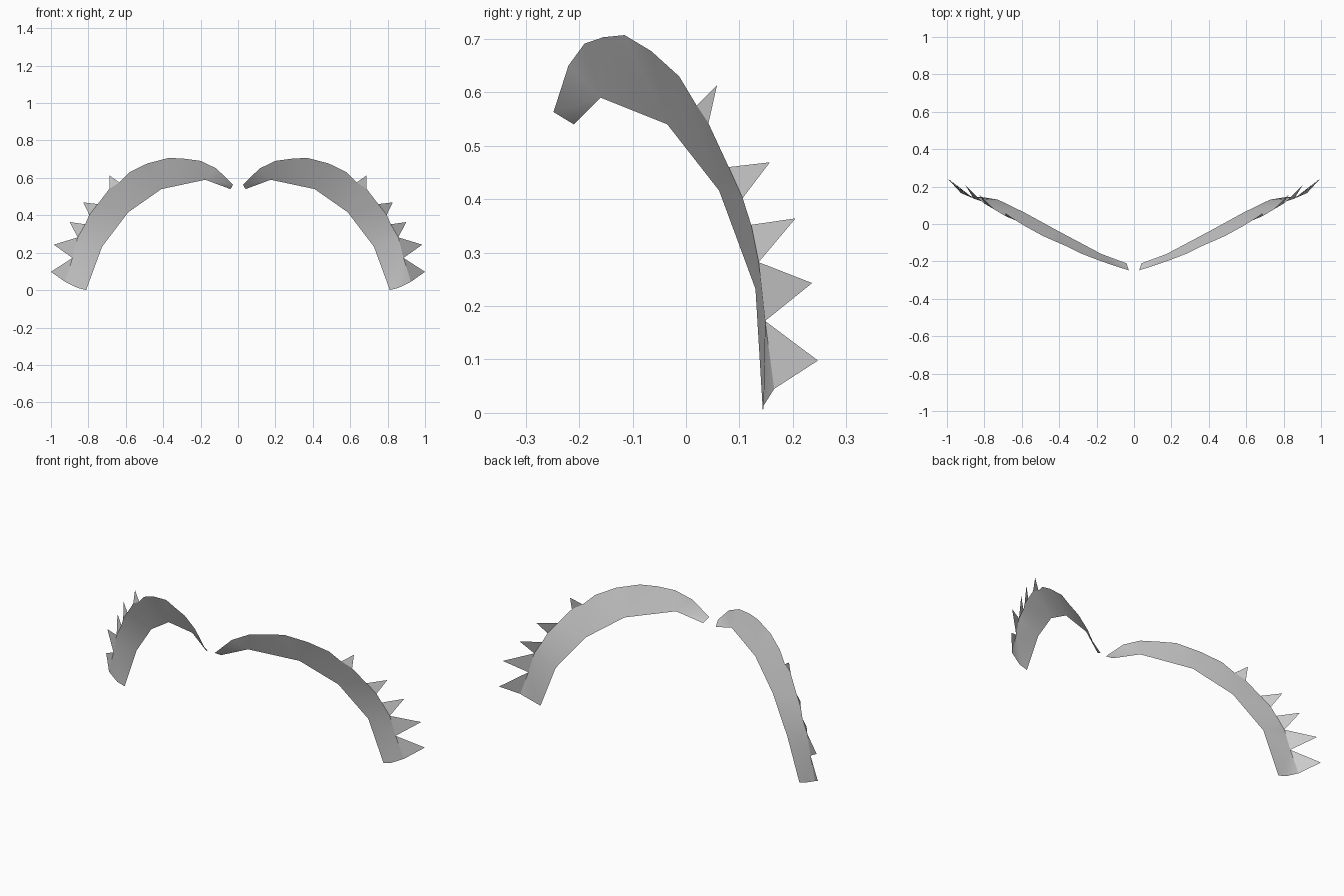
import bpy
import math

cube = bpy.data.objects.get("Cube")
if cube:
    bpy.data.objects.remove(cube, do_unlink=True)

# One plain grey
grey = bpy.data.materials.new("light_grey")
grey.use_nodes = True
grey.diffuse_color = (0.6, 0.6, 0.6, 1)
grey.node_tree.nodes["Principled BSDF"].inputs["Base Color"].default_value = (0.6, 0.6, 0.6, 1)

# Upper edge of the left arch, from the inner tip to the outer end
UPPER = [(0.027, -0.248, 0.563), (0.115, -0.22, 0.65), (0.20, -0.19, 0.691),
         (0.29, -0.155, 0.703), (0.37, -0.115, 0.707), (0.485, -0.065, 0.677),
         (0.58, -0.013, 0.63), (0.634, 0.02, 0.575), (0.687, 0.042, 0.542),
         (0.75, 0.08, 0.46), (0.795, 0.106, 0.402), (0.817, 0.122, 0.352),
         (0.857, 0.136, 0.282), (0.885, 0.148, 0.172), (0.86, 0.145, 0.013)]

# Lower edge, and the upper point each lower point is joined to
LOWER = [(0.04, -0.21, 0.54), (0.175, -0.16, 0.59), (0.41, -0.035, 0.54),
         (0.587, 0.062, 0.416), (0.727, 0.13, 0.232), (0.812, 0.144, 0.0)]
JOIN = [0, 1, 5, 8, 12, 14]

HEEL = (0.925, 0.165, 0.045)  # outer corner of the bottom flare

# Spikes: two base points on the upper edge and an apex
SPIKES = [(UPPER[7], UPPER[8], (0.687, 0.058, 0.613)),
          (UPPER[9], UPPER[10], (0.827, 0.157, 0.469)),
          (UPPER[11], UPPER[12], (0.90, 0.205, 0.364)),
          (UPPER[12], UPPER[13], (0.985, 0.236, 0.243)),
          (UPPER[13], HEEL, (1.0, 0.247, 0.098))]


def sheet(name, verts, faces, smooth):
    """Thin open surface, mirrored to the other side."""
    mesh = bpy.data.meshes.new(name)
    mesh.from_pydata(verts, [], faces)
    mesh.materials.append(grey)
    obj = bpy.data.objects.new(name, mesh)
    bpy.context.collection.objects.link(obj)
    mirror = obj.modifiers.new("mirror", "MIRROR")
    mirror.use_clip = False
    mirror.use_mirror_merge = False
    if smooth:
        bpy.ops.object.select_all(action="DESELECT")
        obj.select_set(True)
        bpy.context.view_layer.objects.active = obj
        bpy.ops.object.shade_smooth_by_angle(angle=math.radians(30))
    return obj


# Curved band: zip the two edges together with triangle fans
n = len(UPPER)
faces = []
for i in range(len(LOWER) - 1):
    a, b = JOIN[i], JOIN[i + 1]
    mid = (a + b) // 2
    low, nxt = n + i, n + i + 1
    faces += [(low, k + 1, k) for k in range(a, mid)]
    faces.append((low, nxt, mid))
    faces += [(nxt, k + 1, k) for k in range(mid, b)]
heel = n + len(LOWER)
faces.append((n - 1, heel, n - 2))
sheet("arch_bands", UPPER + LOWER + [HEEL], faces, True)

# Row of flat spikes along the outer edge
points = [p for first, second, apex in SPIKES for p in (first, second, apex)]
sheet("edge_spikes", points, [(k, k + 1, k + 2) for k in range(0, len(points), 3)], False)
